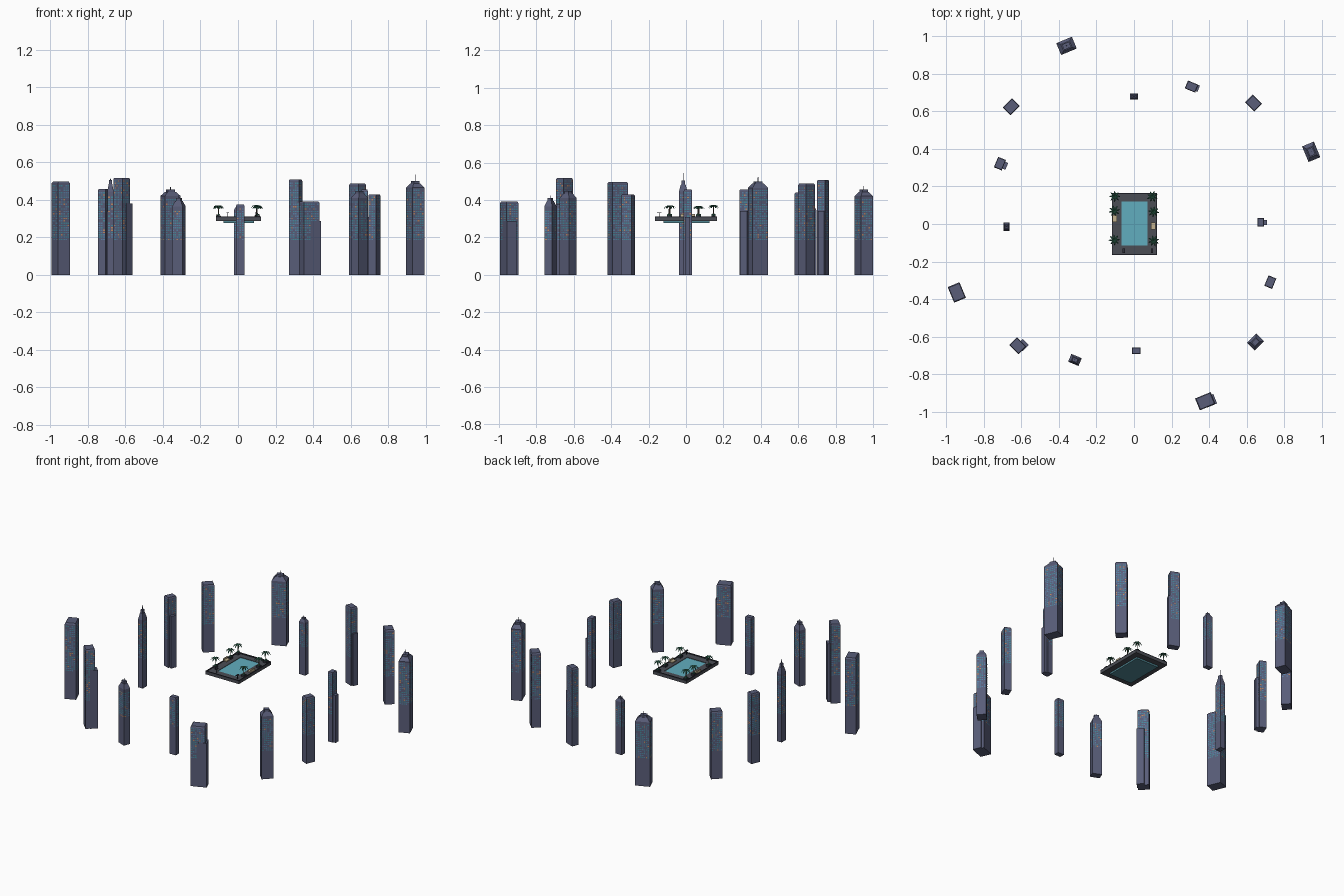
import bpy, bmesh, math, random
from mathutils import Matrix, Vector

if "Cube" in bpy.data.objects:
    bpy.data.objects.remove(bpy.data.objects["Cube"])

random.seed(4)


def mat(name, r, g, b):
    m = bpy.data.materials.new(name)
    m.diffuse_color = (r, g, b, 1)
    m.use_nodes = True
    m.node_tree.nodes["Principled BSDF"].inputs["Base Color"].default_value = m.diffuse_color
    return m


WALL = mat("navy_wall", .10, .11, .19)
TEAL = mat("teal_window", .06, .25, .33)
BLUE = mat("blue_window", .10, .22, .38)
AMBER = mat("amber_window", .50, .24, .12)
DECK = mat("dark_deck", .07, .075, .09)
RAIL = mat("dark_metal", .03, .032, .045)
WATER = mat("pool_water", .12, .42, .52)
TILE = mat("pool_tile", .08, .24, .29)
TRUNK = mat("palm_trunk", .12, .09, .07)
LEAF = mat("palm_leaf", .03, .15, .09)
SAND = mat("beige_cushion", .55, .45, .28)


def finish(bm, name, mats, M=Matrix()):
    me = bpy.data.meshes.new(name)
    bm.to_mesh(me)
    bm.free()
    for m in mats:
        me.materials.append(m)
    ob = bpy.data.objects.new(name, me)
    ob.matrix_world = M
    bpy.context.collection.objects.link(ob)
    return ob


def frustum(bm, w, d, z0, z1, taper=1.0, cx=0, cy=0):
    """Rectangular block, its top scaled by taper."""
    rings = [[bm.verts.new((cx + sx * w * k / 2, cy + sy * d * k / 2, z))
              for sx, sy in ((-1, -1), (1, -1), (1, 1), (-1, 1))]
             for z, k in ((z0, 1), (z1, taper))]
    a, b = rings
    bm.faces.new(a[::-1])
    bm.faces.new(b)
    for i in range(4):
        j = (i + 1) % 4
        bm.faces.new((a[i], a[j], b[j], b[i]))


def box(name, x0, x1, y0, y1, z0, z1, m):
    bm = bmesh.new()
    frustum(bm, x1 - x0, y1 - y0, z0, z1, 1, (x0 + x1) / 2, (y0 + y1) / 2)
    return finish(bm, name, [m])


def windows(name, w, d, top, M):
    """Small panes on the upper part of all four walls."""
    bm = bmesh.new()
    rows = int((top - .19) / .0125)
    for side in range(4):
        R = Matrix.Rotation(side * math.pi / 2, 4, 'Z')
        span, off = (w, d / 2) if side % 2 == 0 else (d, w / 2)
        cols = max(2, int((span - .006) / .0105))
        step = (span - .006) / cols
        for c in range(cols):
            x = -span / 2 + .003 + (c + .5) * step
            for r in range(rows):
                if random.random() < .2:
                    continue
                z = .185 + r * .0125
                h = step * .37
                f = bm.faces.new([bm.verts.new(R @ Vector((x + a, -off - .0006, z + b)))
                                  for a, b in ((-h, 0), (h, 0), (h, .007), (-h, .007))])
                f.material_index = random.choices((0, 1, 2), (5, 5, 1))[0]
    finish(bm, name, [TEAL, BLUE, AMBER], M)


def tower(i, x, y, body, crown=0, mast=0, annex=None):
    """Tower facing the pool; crown and mast are top heights, annex = dx, dy, height."""
    T, D = ((.045, .034), (.09, .068), (.07, .058), (.06, .045))[i % 4]
    M = Matrix.Translation((x, y, 0)) @ Matrix.Rotation(math.radians(i * 22.5), 4, 'Z')
    bm = bmesh.new()
    frustum(bm, D, T, 0, body - (0 if crown else .008))
    if crown:
        h = crown - body
        frustum(bm, D, T, body, body + h * .65, .55)
        frustum(bm, D * .45, T * .45, body + h * .65, crown)
    else:
        frustum(bm, D, T, body - .008, body, .88)
    if mast:
        frustum(bm, .003, .003, crown, mast, .5)
    finish(bm, f"tower_{i}", [WALL], M)
    windows(f"tower_windows_{i}", D, T, body, M)
    if annex:
        dx, dy, h = annex
        bm = bmesh.new()
        frustum(bm, D * .8, T * .65, 0, h)
        A = Matrix.Translation((dx, dy, 0)) @ M
        finish(bm, f"tower_annex_{i}", [WALL], A)


# Ring of towers, every 22.5 degrees counter-clockwise from +x
tower(0, .675, .01, .455, annex=(.022, -.002, .31))
tower(1, .945, .385, .465, .50, .535)
tower(2, .638, .645, .487)
tower(3, .307, .733, .508, annex=(.02, -.004, .34))
tower(4, .0, .68, .345, .37, .38)
tower(5, -.36, .95, .42, .455, .475)
tower(6, -.655, .625, .44)
tower(7, -.715, .322, .457, annex=(.02, -.008, .34))
tower(8, -.68, -.015, .445, .505, .545)
tower(9, -.945, -.365, .497)
tower(10, -.62, -.65, .517, annex=(.026, .004, .38))
tower(11, -.315, -.725, .365, .41, .425)
tower(12, .012, -.675, .375)
tower(13, .38, -.945, .392, annex=(.026, .002, .288))
tower(14, .648, -.63, .41, .447)
tower(15, .727, -.31, .43)

# Roof deck as a frame around the pool
X0, X1, Y0, Y1 = -.118, .122, -.165, .165
PX0, PX1, PY0, PY1 = -.066, .072, -.115, .120
box("deck_left", X0, PX0, Y0, Y1, .288, .305, DECK)
box("deck_right", PX1, X1, Y0, Y1, .288, .305, DECK)
box("deck_front", PX0, PX1, Y0, PY0, .288, .305, DECK)
box("deck_back", PX0, PX1, PY1, Y1, .288, .305, DECK)
box("pool_basin", PX0 - .012, PX1 + .012, PY0 - .006, PY1 + .006, .277, .289, TILE)
box("water", PX0, PX1, PY0, PY1, .288, .302, WATER)

# Low kerb around the deck edge
for n, b in {"front": (X0, X1, Y0, Y0 + .004), "back": (X0, X1, Y1 - .006, Y1),
             "left": (X0, X0 + .004, Y0, Y1), "right": (X1 - .004, X1, Y0, Y1)}.items():
    box("kerb_" + n, *b, .305, .311, RAIL)

# Loungers with raised backs, and small tables
for k, (x, y) in enumerate(((-.102, .03), (.102, -.01))):
    box(f"lounger_{k}", x - .012, x + .012, y - .019, y + .019, .309, .315, SAND)
    s = math.copysign(1, x)
    xs = sorted((x + s * .009, x + s * .013))
    box(f"lounger_back_{k}", *xs, y - .019, y + .019, .309, .326, SAND)
for k, (x, y) in enumerate(((-.055, -.142), (.096, -.142))):
    box(f"lamp_post_{k}", x - .0015, x + .0015, y - .0015, y + .0015, .305, .33, RAIL)
    box(f"lamp_head_{k}", x - .006, x + .006, y - .012, y + .012, .329, .333, RAIL)


def palm(k, x, y, h):
    """Slim trunk in a planter with bent, pointed fronds."""
    box(f"planter_{k}", x - .011, x + .011, y - .011, y + .011, .305, .318, RAIL)
    bm = bmesh.new()
    bmesh.ops.create_cone(bm, cap_ends=True, segments=6, radius1=.0032, radius2=.002,
                          depth=h - .305, matrix=Matrix.Translation((x, y, (h + .305) / 2)))
    finish(bm, f"palm_trunk_{k}", [TRUNK])
    bm = bmesh.new()
    prof = ((0, .001, 0), (.011, .0045, .007), (.022, .0042, .003), (.03, .0005, -.009))
    for f in range(8):
        M = Matrix.Translation((x, y, h)) @ Matrix.Rotation(f * math.pi / 4 + k, 4, 'Z')
        rows = [[bm.verts.new(M @ Vector((r, s * w, z - abs(s) * w * .4))) for s in (-1, 0, 1)]
                for r, w, z in prof]
        for a, b in zip(rows, rows[1:]):
            for j in (0, 1):
                bm.faces.new((a[j], b[j], b[j + 1], a[j + 1]))
    finish(bm, f"palm_fronds_{k}", [LEAF])
    # Shrubs at the foot of the palm
    bm = bmesh.new()
    for sy in (-1, 1):
        bmesh.ops.create_icosphere(bm, subdivisions=1, radius=.007,
                                   matrix=Matrix.Translation((x, y + sy * .005, .32)))
    finish(bm, f"shrub_{k}", [LEAF])


for k, (x, y, h) in enumerate(((-.103, .147, .363), (-.105, .07, .36), (.098, .147, .366),
                               (.105, .065, .36), (-.105, -.085, .364), (.105, -.09, .362))):
    palm(k, x, y, h)
